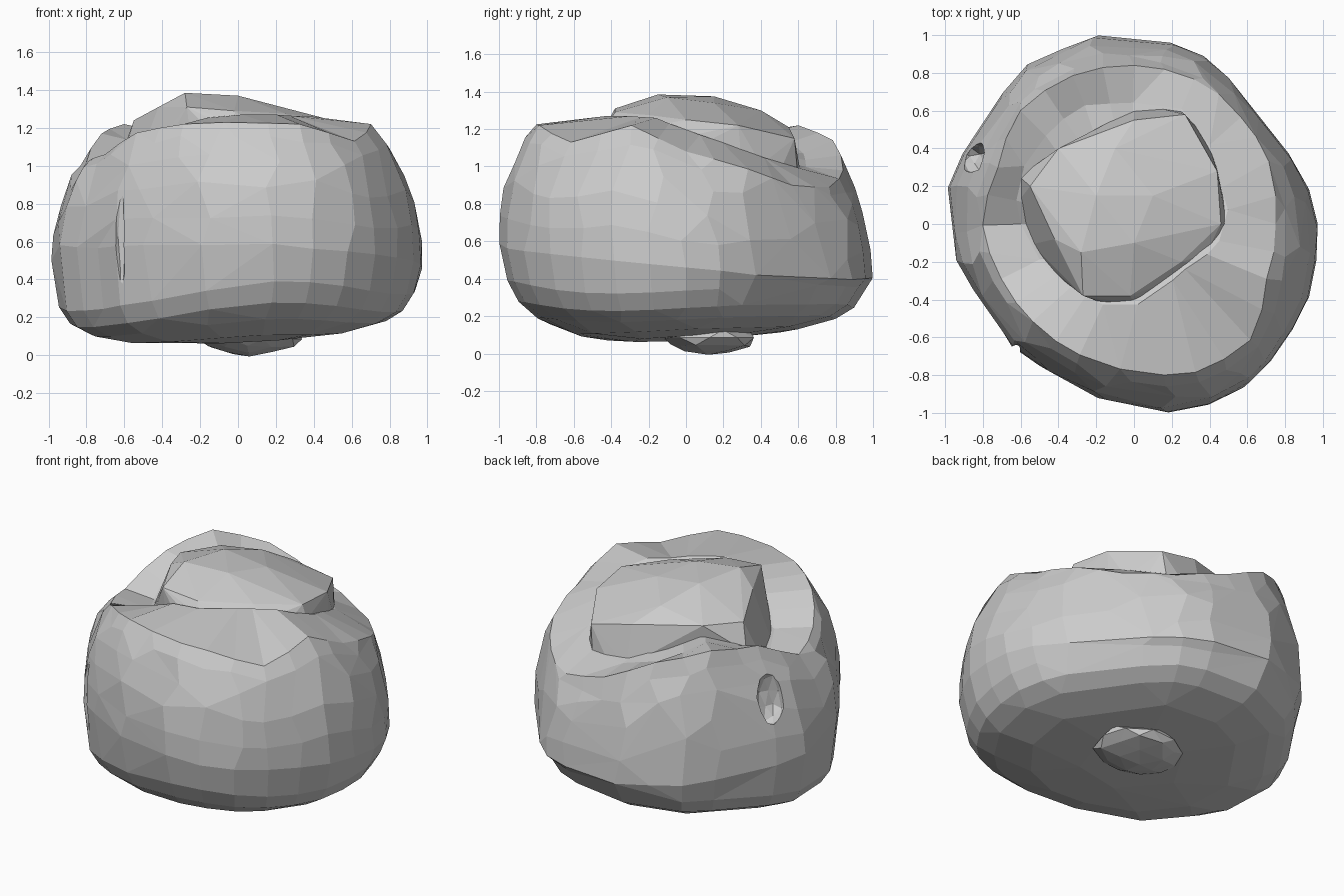
import bpy, bmesh, random
from math import sin, cos, radians
from mathutils import Vector

if "Cube" in bpy.data.objects:
    bpy.data.objects.remove(bpy.data.objects["Cube"])

random.seed(4)
N = 32
ANG = [radians(360 / N * i) for i in range(N)]

# Widest outline seen from above, counter-clockwise
OUTLINE = [(.99, -.07), (.91, .25), (.66, .58), (.46, .82), (.29, .95), (-.22, 1.0), (-.36, .93),
           (-.5, .9), (-.64, .78), (-.8, .53), (-.94, .33), (-.99, .18), (-.93, -.26), (-.78, -.43),
           (-.64, -.66), (-.47, -.77), (-.2, -.92), (.17, -1.0), (.48, -.94), (.68, -.79),
           (.83, -.57), (.91, -.47)]
# Shoulder rim and foot of the cap slab: radius and height every 22.5 degrees
RIM_R = [.75, .78, .80, .83, .84, .85, .85, .78, .80, .76, .74, .75, .78, .85, .87, .76]
RIM_Z = [1.08, 1.0, .90, .89, .98, 1.14, 1.22, 1.17, 1.02, 1.06, 1.18, 1.22, 1.23, 1.22, 1.13, 1.22]
FOOT_R = [.50, .50, .58, .66, .62, .68, .66, .67, .60, .53, .47, .46, .43, .37, .36, .42]
FOOT_Z = [1.2, 1.13, 1.05, .99, 1.0, 1.07, 1.19, 1.12, 1.0, 1.04, 1.16, 1.25, 1.27, 1.27, 1.27, 1.26]


def outline_radius(a):
    d = Vector((cos(a), sin(a)))
    for p, q in zip(OUTLINE, OUTLINE[1:] + OUTLINE[:1]):
        p, q = Vector(p), Vector(q)
        c0, c1 = d.cross(p), d.cross(q)
        if c0 <= 0 < c1 and d.dot(p + q) > 0:
            return p.lerp(q, c0 / (c0 - c1)).length
    return .97


def table(t, a):
    f = (a / radians(22.5)) % 16
    i = int(f)
    return t[i] + (t[(i + 1) % 16] - t[i]) * (f - i)


def finish(name, bm):
    bmesh.ops.recalc_face_normals(bm, faces=bm.faces)
    me = bpy.data.meshes.new(name)
    bm.to_mesh(me)
    bm.free()
    ob = bpy.data.objects.new(name, me)
    bpy.context.collection.objects.link(ob)
    return ob


def loft(name, rings):
    bm = bmesh.new()
    vs = [[bm.verts.new(p) for p in r] for r in rings]
    for a, b in zip(vs, vs[1:]):
        for i in range(N):
            j = (i + 1) % N
            bm.faces.new((a[i], a[j], b[j], b[i]))
    bm.faces.new(vs[0][::-1])
    bm.faces.new(vs[-1])
    return finish(name, bm)


def hull(name, pts):
    bm = bmesh.new()
    for p in pts:
        bm.verts.new(p)
    res = bmesh.ops.convex_hull(bm, input=bm.verts)
    loose = {v for v in res["geom_interior"] if isinstance(v, bmesh.types.BMVert)}
    bmesh.ops.delete(bm, geom=list(loose), context='VERTS')
    return finish(name, bm)


def pebble(name, loc, size, rot=0.0, rough=0.1, sub=2):
    bm = bmesh.new()
    bmesh.ops.create_icosphere(bm, subdivisions=sub, radius=1)
    for v in bm.verts:
        v.co *= 1 + random.uniform(-rough, rough)
        v.co = Vector(a * b for a, b in zip(v.co, size))
    ob = finish(name, bm)
    ob.location = loc
    ob.rotation_euler.z = rot
    return ob


def apply_mod(ob, kind, **props):
    mod = ob.modifiers.new(kind, kind)
    for k, v in props.items():
        setattr(mod, k, v)
    bpy.context.view_layer.objects.active = ob
    bpy.ops.object.modifier_apply(modifier=mod.name)


def carve(target, cutter):
    cutter.hide_render = True
    apply_mod(target, 'BOOLEAN', operation='DIFFERENCE', solver='EXACT', object=cutter)
    bpy.data.objects.remove(cutter)


# Main boulder: tilted underside (rounder at the front), belt, shoulder, top trough
rings = []
for s, z in [(.3, .08), (.6, .1), (.8, .145), (.9, .2), (.96, .29)]:
    ring = []
    for a in ANG:
        r = s * outline_radius(a)
        x, y = r * cos(a), r * sin(a)
        ring.append((x, y, z + .06 * y + .05 * x + .17 * max(0, -y) ** 3))
    rings.append(ring)
for s in (0, .25, .5, .72, .88, 1):
    ring = []
    for a0 in ANG:
        inner = 0 < s < 1
        a = a0 + (random.uniform(-.05, .05) if inner else 0)
        rb, rr = outline_radius(a), table(RIM_R, a)
        r = rb + (rr - rb) * s ** (2.4 - .5 * sin(a))
        zb = .49 - .09 * sin(a) - .03 * cos(a)
        z = zb + (table(RIM_Z, a) - zb) * s + (random.uniform(-.02, .02) if inner else 0)
        ring.append((r * cos(a), r * sin(a), z))
    rings.append(ring)
foot = [(table(FOOT_R, a) * cos(a), table(FOOT_R, a) * sin(a), table(FOOT_Z, a)) for a in ANG]
rings.append(foot)
rings.append([(.3 * x, .3 * y, 1.12) for x, y, z in foot])
boulder = loft("boulder", rings)
# Break the even grid into irregular facets
apply_mod(boulder, 'DECIMATE', ratio=.6)

# Side pit and front-left vertical crack
carve(boulder, pebble("pit_cutter", (-.87, .36, .9), (.1, .09, .18), -.4))
carve(boulder, pebble("crack_cutter", (-.64, -.68, .62), (.06, .03, .38), .8))

# Raised, tilted slab on top
top = [(-.27, -.38, 1.31), (-.02, -.38, 1.29), (.25, -.2, 1.275), (.46, 0, 1.25),
       (.44, .28, 1.22), (.27, .58, 1.15), (0, .55, 1.21), (-.4, .4, 1.25),
       (-.55, .2, 1.24), (-.42, -.08, 1.31), (-.28, -.15, 1.385), (0, -.1, 1.37),
       (.1, .15, 1.34), (-.2, .15, 1.375), (-.1, .4, 1.3)]
base = [(.98 * x, .98 * y, z - .04) for i, (x, y, z) in enumerate(foot) if not 9 <= i <= 13]
hull("cap_slab", top + base)

# Nub underneath and a small chip on the right side
pebble("bottom_nub", (.06, .12, .085), (.27, .24, .085), .3)
pebble("side_chip", (.86, -.36, .53), (.05, .07, .06), 0, .15, 1)
